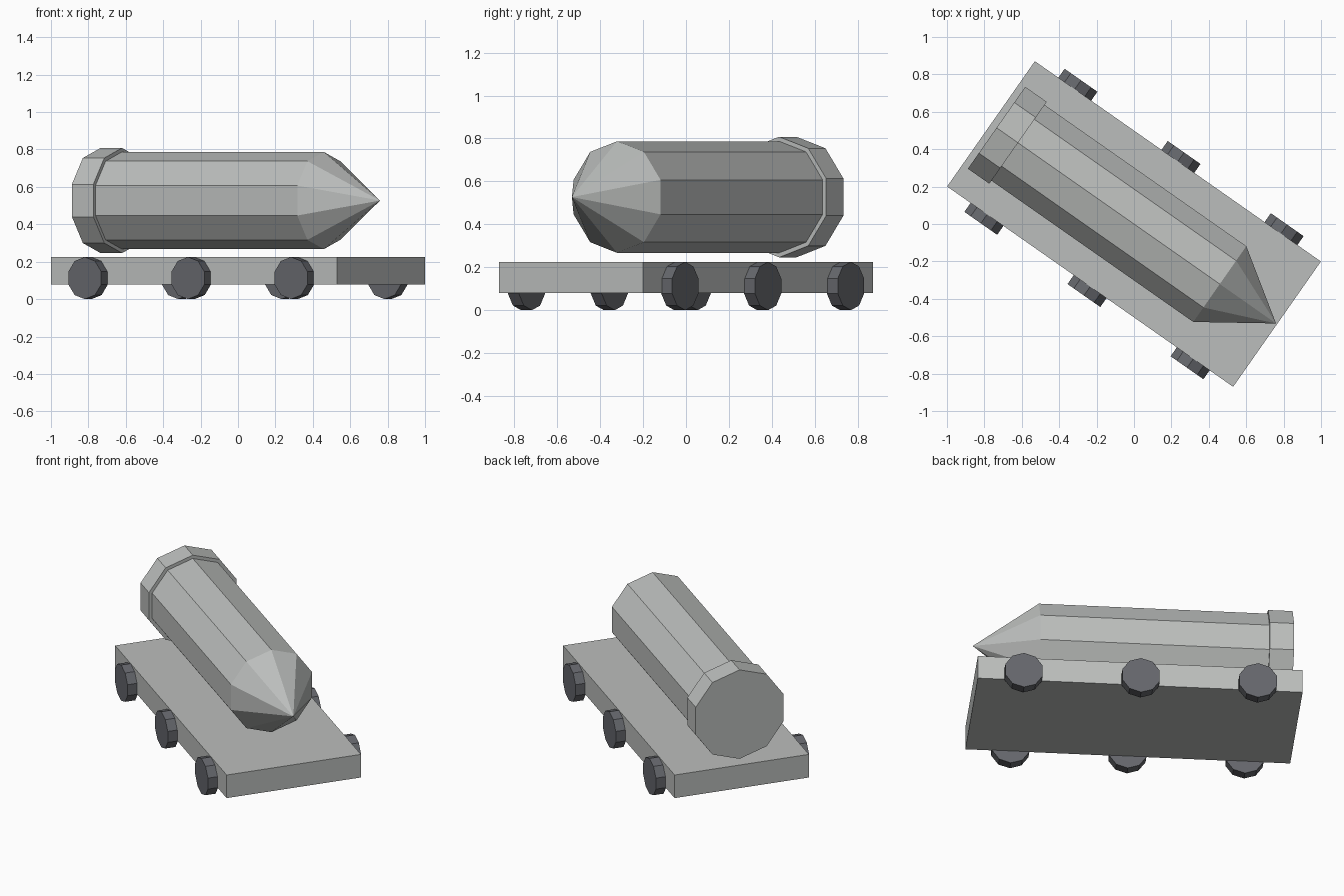
import bpy
from math import radians, pi
from mathutils import Matrix, Vector

if "Cube" in bpy.data.objects:
    bpy.data.objects.remove(bpy.data.objects["Cube"])

SIDES = 10
TURN = Matrix.Rotation(radians(-35), 4, 'Z')  # whole model sits turned on the ground


def material(name, rgb):
    m = bpy.data.materials.new(name)
    m.diffuse_color = (*rgb, 1)
    m.use_nodes = True
    m.node_tree.nodes["Principled BSDF"].inputs["Base Color"].default_value = m.diffuse_color
    return m


grey = material("light grey", (0.50, 0.515, 0.505))
dark = material("dark grey", (0.13, 0.135, 0.15))


def finish(name, mat, matrix):
    ob = bpy.context.object
    ob.name = name
    ob.data.transform(TURN @ matrix)
    ob.data.materials.append(mat)
    return ob


def cone(name, r1, r2, depth, mat, matrix):
    bpy.ops.mesh.primitive_cone_add(vertices=SIDES, radius1=r1, radius2=r2, depth=depth)
    return finish(name, mat, matrix)


def along_x(name, x0, x1, r1, r2):
    # ten-sided section lying along the bed, one corner pointing straight up
    m = (Matrix.Translation(((x0 + x1) / 2, 0, 0.527))
         @ Matrix.Rotation(pi / 2, 4, 'Y') @ Matrix.Rotation(pi / 2, 4, 'Z'))
    return cone(name, r1, r2, x1 - x0, grey, m)


# flat bed
bpy.ops.mesh.primitive_cube_add(size=1)
finish("bed", grey, Matrix.Translation((0, 0, 0.152)) @ Matrix.Diagonal((1.867, 0.818, 0.146, 1)))

# shell: rear cap, barrel and pointed nose (joined so no inner disc shows)
along_x("rear_cap", -0.897, -0.757, 0.281, 0.281)
barrel = along_x("shell", -0.80, 0.56, 0.26, 0.26)
# pull the front disc into a point to make the nose
import bmesh
bm = bmesh.new()
bm.from_mesh(barrel.data)
axis = TURN @ Vector((1, 0, 0))
front = max((f for f in bm.faces if len(f.verts) == SIDES),
            key=lambda f: f.calc_center_median().dot(axis))
poke = bmesh.ops.poke(bm, faces=[front])
poke["verts"][0].co += axis * 0.367
bm.to_mesh(barrel.data)
bm.free()

# three wheels along each side
for side, label in ((-1, "front"), (1, "back")):
    for i, x in enumerate((-0.673, 0, 0.673)):
        m = (Matrix.Translation((x, side * 0.436, 0.1125))
             @ Matrix.Rotation(pi / 2, 4, 'X'))
        cone(f"{label}_wheel_{i + 1}", 0.1125, 0.1125, 0.062, dark, m)
